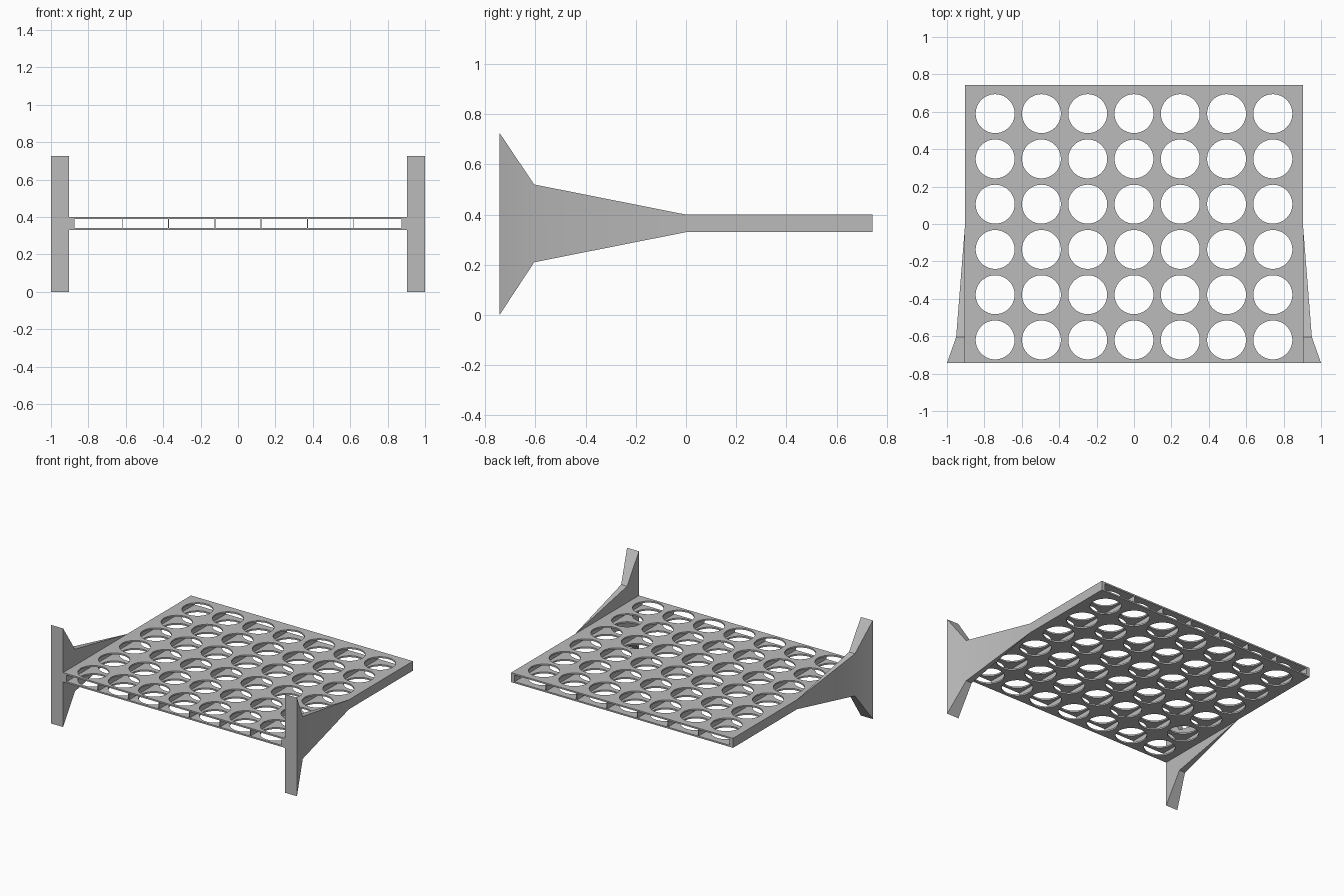
import bpy
import bmesh
from mathutils import Matrix, Vector

cube = bpy.data.objects.get("Cube")
if cube:
    bpy.data.objects.remove(cube, do_unlink=True)

grey = bpy.data.materials.new("plain grey")
grey.use_nodes = True
colour = (0.5, 0.5, 0.5, 1)
grey.diffuse_color = colour
grey.node_tree.nodes["Principled BSDF"].inputs["Base Color"].default_value = colour

# Main dimensions
HALF_W, HALF_D = 0.903, 0.743
LOW, HIGH = 0.33, 0.40
MID = (LOW + HIGH) / 2
SKIN, DIVIDER = 0.011, 0.005
COLS, ROWS, PITCH_X, PITCH_Y = 7, 6, 0.2475, 0.242
FIRST_Y, RADIUS = -0.62, 0.104


def add_object(name, bm):
    bmesh.ops.recalc_face_normals(bm, faces=bm.faces)
    mesh = bpy.data.meshes.new(name)
    bm.to_mesh(mesh)
    bm.free()
    mesh.materials.append(grey)
    obj = bpy.data.objects.new(name, mesh)
    bpy.context.collection.objects.link(obj)
    return obj


def add_box(bm, x0, x1, y0, y1, z0, z1):
    centre = Vector((x0 + x1, y0 + y1, z0 + z1)) / 2
    size = Matrix.Diagonal((x1 - x0, y1 - y0, z1 - z0, 1))
    bmesh.ops.create_cube(bm, size=1, matrix=Matrix.Translation(centre) @ size)


def cut(target, cutter):
    cutter.hide_render = True
    mod = target.modifiers.new("cut", "BOOLEAN")
    mod.operation = "DIFFERENCE"
    mod.solver = "EXACT"
    mod.object = cutter
    bpy.context.view_layer.objects.active = target
    bpy.ops.object.modifier_apply(modifier=mod.name)
    bpy.data.objects.remove(cutter, do_unlink=True)


def smooth(obj):
    bpy.ops.object.select_all(action="DESELECT")
    obj.select_set(True)
    bpy.context.view_layer.objects.active = obj
    bpy.ops.object.shade_smooth_by_angle()


# Hollow board
bm = bmesh.new()
add_box(bm, -HALF_W, HALF_W, -HALF_D, HALF_D, LOW, HIGH)
board = add_object("board", bm)

# Open channels running front to back, split by thin dividers
walls = [(i - COLS / 2) * PITCH_X for i in range(COLS + 1)]
walls[0], walls[-1] = -0.877, 0.877
bm = bmesh.new()
for left, right in zip(walls, walls[1:]):
    add_box(bm, left + DIVIDER / 2, right - DIVIDER / 2, -1, 1, LOW + SKIN, HIGH - SKIN)
cut(board, add_object("channel_cutter", bm))

# Grid of round holes through both skins
bm = bmesh.new()
for col in range(COLS):
    for row in range(ROWS):
        spot = ((col - COLS // 2) * PITCH_X, FIRST_Y + row * PITCH_Y, MID)
        bmesh.ops.create_cone(bm, cap_ends=True, segments=64, radius1=RADIUS,
                              radius2=RADIUS, depth=0.2, matrix=Matrix.Translation(spot))
cut(board, add_object("hole_cutter", bm))
smooth(board)

# Flared feet: stations of (y, outer x, bottom, top)
STATIONS = [(-HALF_D, 1.0, 0.0, 0.725), (-0.605, 0.951, 0.21, 0.52), (0.0, HALF_W, LOW, HIGH)]
for side, name in ((1, "left_foot"), (-1, "right_foot")):
    bm = bmesh.new()
    inner, outer = [], []
    for y, x, bottom, top in STATIONS:
        inner.append([bm.verts.new((side * HALF_W, y, z)) for z in (bottom, top)])
        # the last station closes to a single edge
        outer.append(inner[-1] if x == HALF_W else
                     [bm.verts.new((side * x, y, z)) for z in (bottom, top)])
    bm.faces.new((inner[0][0], inner[0][1], outer[0][1], outer[0][0]))
    for i in range(len(STATIONS) - 1):
        for ring in (inner, outer):
            bm.faces.new((ring[i][0], ring[i][1], ring[i + 1][1], ring[i + 1][0]))
        for k in (0, 1):
            corners = [inner[i][k], inner[i + 1][k], outer[i + 1][k], outer[i][k]]
            bm.faces.new(list(dict.fromkeys(corners)))
    smooth(add_object(name, bm))
